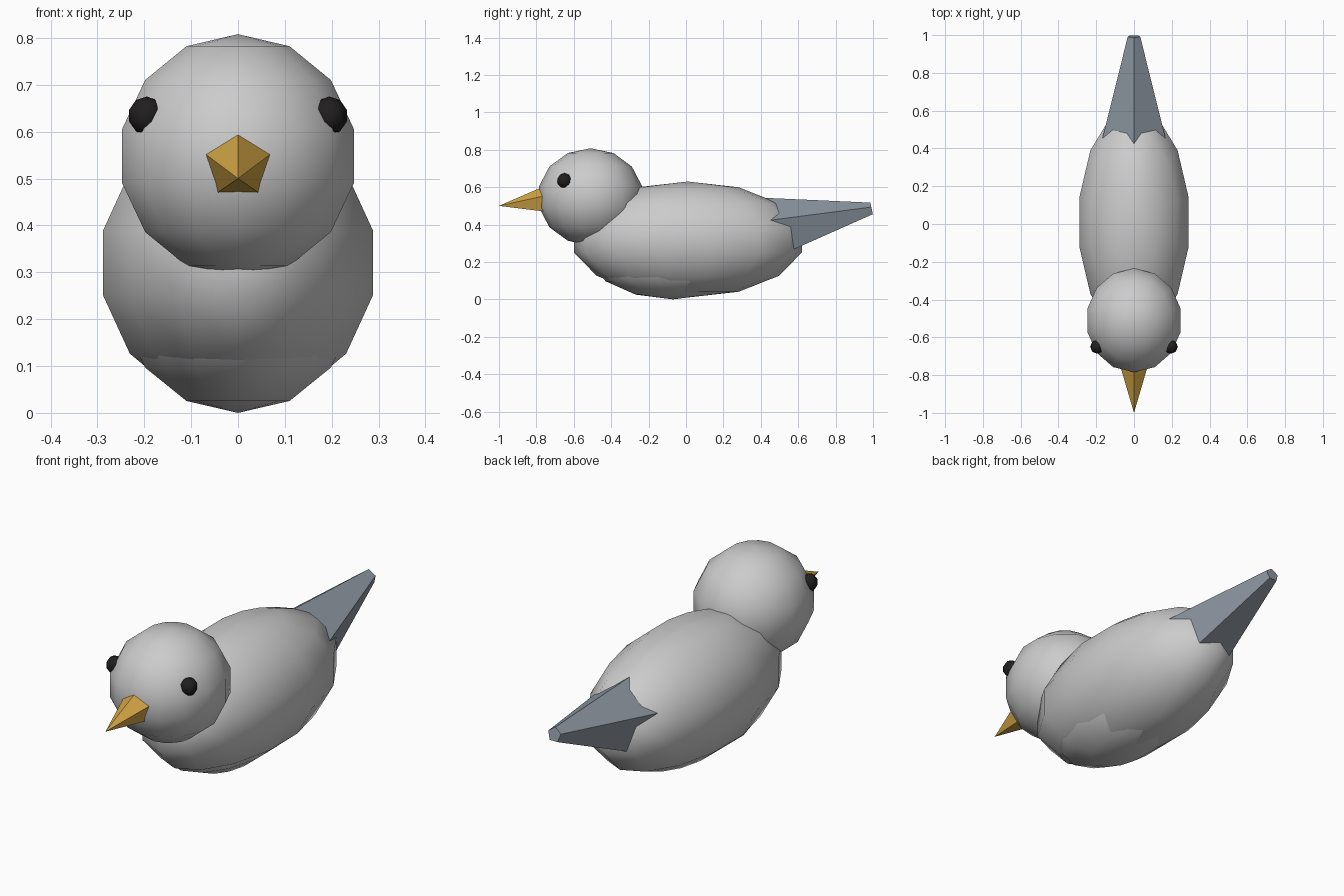
import bpy, bmesh, math
from mathutils import Vector, Matrix

if "Cube" in bpy.data.objects:
    bpy.data.objects.remove(bpy.data.objects["Cube"])


def material(name, rgb):
    m = bpy.data.materials.new(name)
    m.diffuse_color = (*rgb, 1)
    m.use_nodes = True
    m.node_tree.nodes["Principled BSDF"].inputs["Base Color"].default_value = m.diffuse_color
    return m


def finish(name, bm, mat=None, smooth=False):
    bmesh.ops.recalc_face_normals(bm, faces=bm.faces[:])
    for f in bm.faces:
        f.smooth = smooth
    me = bpy.data.meshes.new(name)
    bm.to_mesh(me)
    bm.free()
    ob = bpy.data.objects.new(name, me)
    bpy.context.collection.objects.link(ob)
    if mat:
        me.materials.append(mat)
    return ob


def ellipsoid(name, center, radii, segs=14, rings=7, mat=None):
    bm = bmesh.new()
    bmesh.ops.create_uvsphere(bm, u_segments=segs, v_segments=rings, radius=1)
    # keep a column of vertices on the front-back line
    if max(v.co.x for v in bm.verts) > max(v.co.y for v in bm.verts) + 0.001:
        bm.transform(Matrix.Rotation(math.pi / 2, 4, 'Z'))
    bm.transform(Matrix.Translation(center) @ Matrix.Diagonal((*radii, 1)))
    return finish(name, bm, mat, True)


def pentagon(bm, center, r, tilt=0):
    up = Vector((0, -math.sin(tilt), math.cos(tilt)))
    return [bm.verts.new(Vector(center) + Vector((r * math.sin(a), 0, 0)) + up * r * math.cos(a))
            for a in (i * math.tau / 5 for i in range(5))]


black = material("eye_black", (0.015, 0.013, 0.013))
yellow = material("beak_yellow", (0.65, 0.38, 0.06))
slate = material("tail_slate", (0.27, 0.31, 0.36))

# Body, breast bulge and head
ellipsoid("body", (0, 0.01, 0.32), (0.303, 0.625, 0.31))
ellipsoid("breast", (0, -0.07, 0.257), (0.26, 0.46, 0.257))
ellipsoid("head", (0, -0.51, 0.548), (0.26, 0.282, 0.26))

# Eyes
for side, label in ((1, "left"), (-1, "right")):
    ellipsoid(label + "_eye", (side * 0.195, -0.65, 0.634), (0.039, 0.039, 0.041), 8, 5, black)

# Beak: five-sided cone
bm = bmesh.new()
base = pentagon(bm, (0, -0.7, 0.5375), 0.0925)
tip = bm.verts.new((0, -1, 0.5))
bm.faces.new(base)
for i in range(5):
    bm.faces.new((base[i], base[(i + 1) % 5], tip))
finish("beak", bm, yellow)

# Tail: tilted five-sided taper
bm = bmesh.new()
tilt = math.radians(12)
wide = pentagon(bm, (0, 0.397, 0.356), 0.194, tilt)
end = pentagon(bm, (0, 0.993, 0.483), 0.035, tilt)
bm.faces.new(wide)
bm.faces.new(end)
for i in range(5):
    j = (i + 1) % 5
    bm.faces.new((wide[i], wide[j], end[j], end[i]))
finish("tail", bm, slate)
